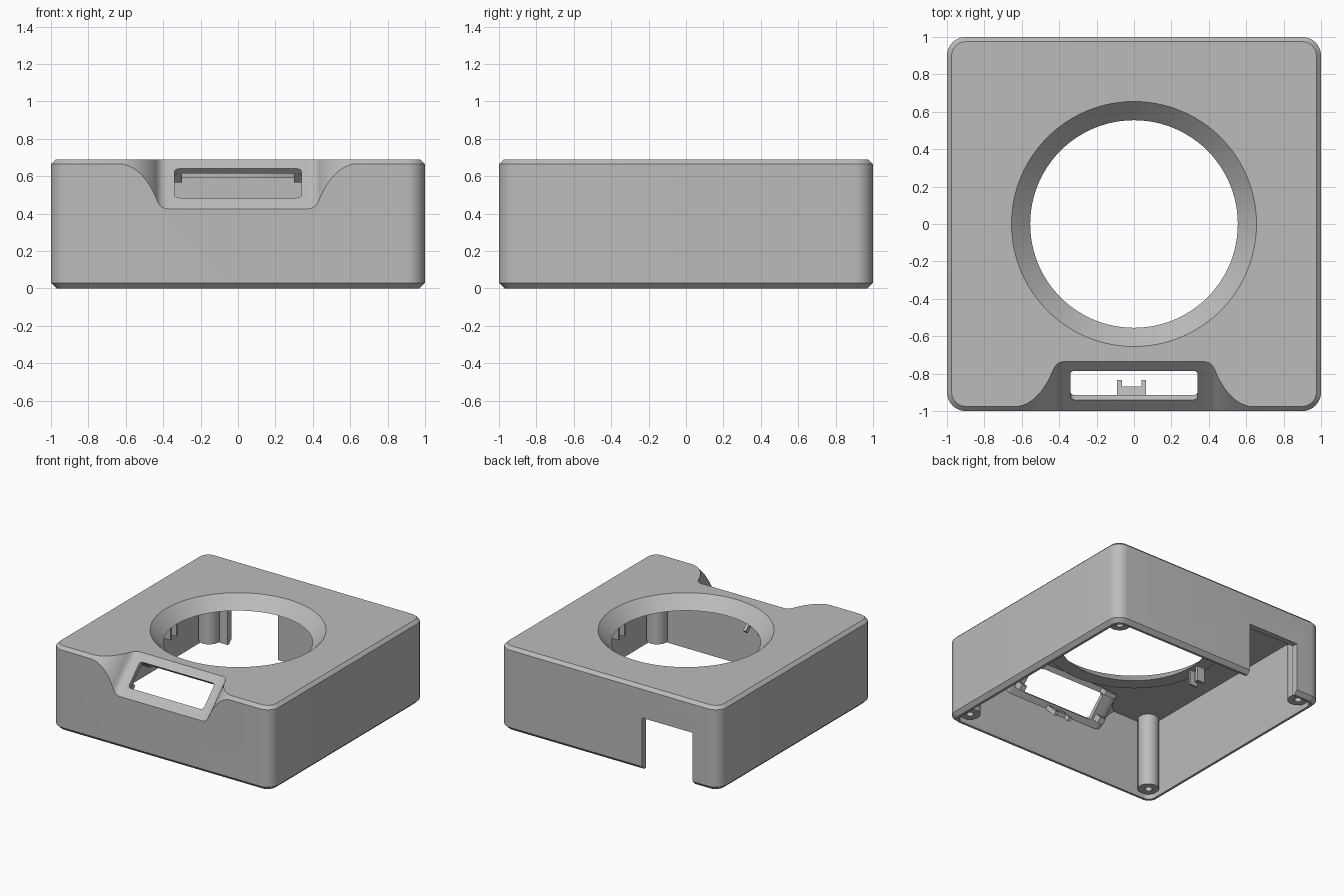
import bpy
import bmesh
from math import sin, cos, pi, radians, sqrt
from mathutils import Vector
from mathutils.geometry import interpolate_bezier

if "Cube" in bpy.data.objects:
    bpy.data.objects.remove(bpy.data.objects["Cube"], do_unlink=True)

HEIGHT = 0.69
SILL = 0.425          # lowest edge of the sloped panel on the front face
WALL = 0.05
RING_Z = 0.59

grey = bpy.data.materials.new("plain grey")
grey.use_nodes = True
grey.diffuse_color = (0.5, 0.5, 0.5, 1)
grey.node_tree.nodes["Principled BSDF"].inputs["Base Color"].default_value = (0.5, 0.5, 0.5, 1)


def loft(name, rings):
    """Closed solid through rings of equal point count."""
    bm = bmesh.new()
    loops = [[bm.verts.new(p) for p in ring] for ring in rings]
    n = len(loops[0])
    for a, b in zip(loops, loops[1:]):
        for i in range(n):
            j = (i + 1) % n
            bm.faces.new((a[i], a[j], b[j], b[i]))
    bm.faces.new(loops[0])
    bm.faces.new(loops[-1])
    bmesh.ops.recalc_face_normals(bm, faces=bm.faces)
    mesh = bpy.data.meshes.new(name)
    bm.to_mesh(mesh)
    bm.free()
    mesh.materials.append(grey)
    obj = bpy.data.objects.new(name, mesh)
    bpy.context.collection.objects.link(obj)
    return obj


def rounded(hx, hy, r, steps=10):
    """Rounded rectangle outline."""
    pts = []
    for k, (sx, sy) in enumerate([(1, 1), (-1, 1), (-1, -1), (1, -1)]):
        for i in range(steps + 1):
            a = (k + i / steps) * pi / 2
            pts.append((sx * (hx - r) + r * cos(a), sy * (hy - r) + r * sin(a)))
    return pts


def rounded_block(name, half, r, layers):
    """Rounded block from (height, inset) layers."""
    return loft(name, [[(x, y, z) for x, y in rounded(half - i, half - i, r - i)]
                       for z, i in layers])


def turned(name, x, y, layers, sides=32):
    """Round solid from (height, radius) layers."""
    return loft(name, [[(x + r * cos(2 * pi * i / sides), y + r * sin(2 * pi * i / sides), z)
                        for i in range(sides)] for z, r in layers])


def box(name, x0, x1, y0, y1, z0, z1, place=Vector):
    """Box, optionally placed through another frame."""
    return loft(name, [[place(p) for p in ((x0, y0, z), (x1, y0, z), (x1, y1, z), (x0, y1, z))]
                       for z in (z0, z1)])


def slope(p):
    """Panel frame: across, up the slope, inward."""
    u, v, n = p
    k = 1 / sqrt(2)
    return Vector((u, -0.8625 + k * (v + n), 0.5625 + k * (v - n)))


def subtract(target, cutters):
    """Cut the cutters out of the target and drop them."""
    for c in cutters:
        mod = target.modifiers.new("cut", 'BOOLEAN')
        mod.operation = 'DIFFERENCE'
        mod.solver = 'EXACT'
        mod.object = c
    bpy.context.view_layer.update()
    evaluated = target.evaluated_get(bpy.context.evaluated_depsgraph_get())
    mesh = bpy.data.meshes.new_from_object(evaluated)
    target.modifiers.clear()
    target.data = mesh
    for c in cutters:
        bpy.data.objects.remove(c, do_unlink=True)


def scoop(name, widen, drop):
    """Flared recess profile swept up the 45 degree slope."""
    lower = interpolate_bezier(Vector((.37, 0)), Vector((.425, 0)), Vector((.43, .045)),
                               Vector((.45, .085)), 9)
    upper = interpolate_bezier(Vector((.45, .085)), Vector((.49, .165)), Vector((.55, .238)),
                               Vector((.64, .243)), 13)
    half = [(p[0] + widen, p[1]) for p in lower + upper[1:]] + [(.64 + widen, .6)]
    outline = half + [(-x, h) for x, h in reversed(half)]
    return loft(name, [[(x, -1 + t, SILL - drop + h + t) for x, h in outline]
                       for t in (-0.2, 0.5)])


corners = [(sx * .875, sy * .875) for sx in (-1, 1) for sy in (-1, 1)]

# Hollow inside, leaving the panel backing, ring and corner posts
cavity = rounded_block("cavity", 1 - WALL, 0.06, [(-0.1, 0), (HEIGHT - 0.045, 0)])
subtract(cavity, [scoop("panel_backing", 0.04, 0.05),
                  turned("ring_core", 0, 0, [(RING_Z, .67), (0.8, .67)], 96)]
         + [turned("post_core", x, y, [(0.04, .08), (0.8, .08)]) for x, y in corners])

# Case shell
case = rounded_block("case_shell", 1, 0.1, [(0, .03), (.03, 0), (HEIGHT - .025, 0), (HEIGHT, .025)])
flare = [(z, 0.655 + z - HEIGHT) for z in (RING_Z - 0.011, HEIGHT + 0.05)]
window = loft("window", [[slope((u, v, n)) for u, v in rounded(.34, .11, .025, 6)]
                         for n in (-0.1, 0.1)])
subtract(case, [cavity, scoop("recess", 0, 0),
                turned("round_opening", 0, 0, flare, 96), window,
                box("cable_notch", -0.76, -0.30, 0.8, 1.1, -0.1, 0.43)]
         + [turned("screw_hole", x, y, [(0, .028), (0.3, .028)], 20) for x, y in corners])

bpy.ops.object.select_all(action='DESELECT')
case.select_set(True)
bpy.context.view_layer.objects.active = case
bpy.ops.object.shade_smooth_by_angle(angle=radians(30))

# Bracket under the panel window
box("panel_bracket_base", -.09, .065, -.165, -.13, 0.02, .12, slope)
for name, x in (("right", -.09), ("left", .04)):
    box("panel_bracket_arm_" + name, x, x + .025, -.165, -.13, .11, .17, slope)

# Clips beside the panel window and below the round opening
for side, s in (("right", -1), ("left", 1)):
    box("upper_panel_clip_" + side, s * .30, s * .40, .115, .15, .02, .11, slope)
    box("lower_panel_clip_" + side, s * .36, s * .41, -.10, -.05, .02, .11, slope)
    for end, y in (("front", -.05), ("back", .03)):
        box("ring_clip_%s_%s" % (side, end), s * .58, s * .65, y, y + .02, .47, RING_Z + .01)
    box("ring_clip_bar_" + side, s * .62, s * .65, -.05, .05, .50, RING_Z + .01)
